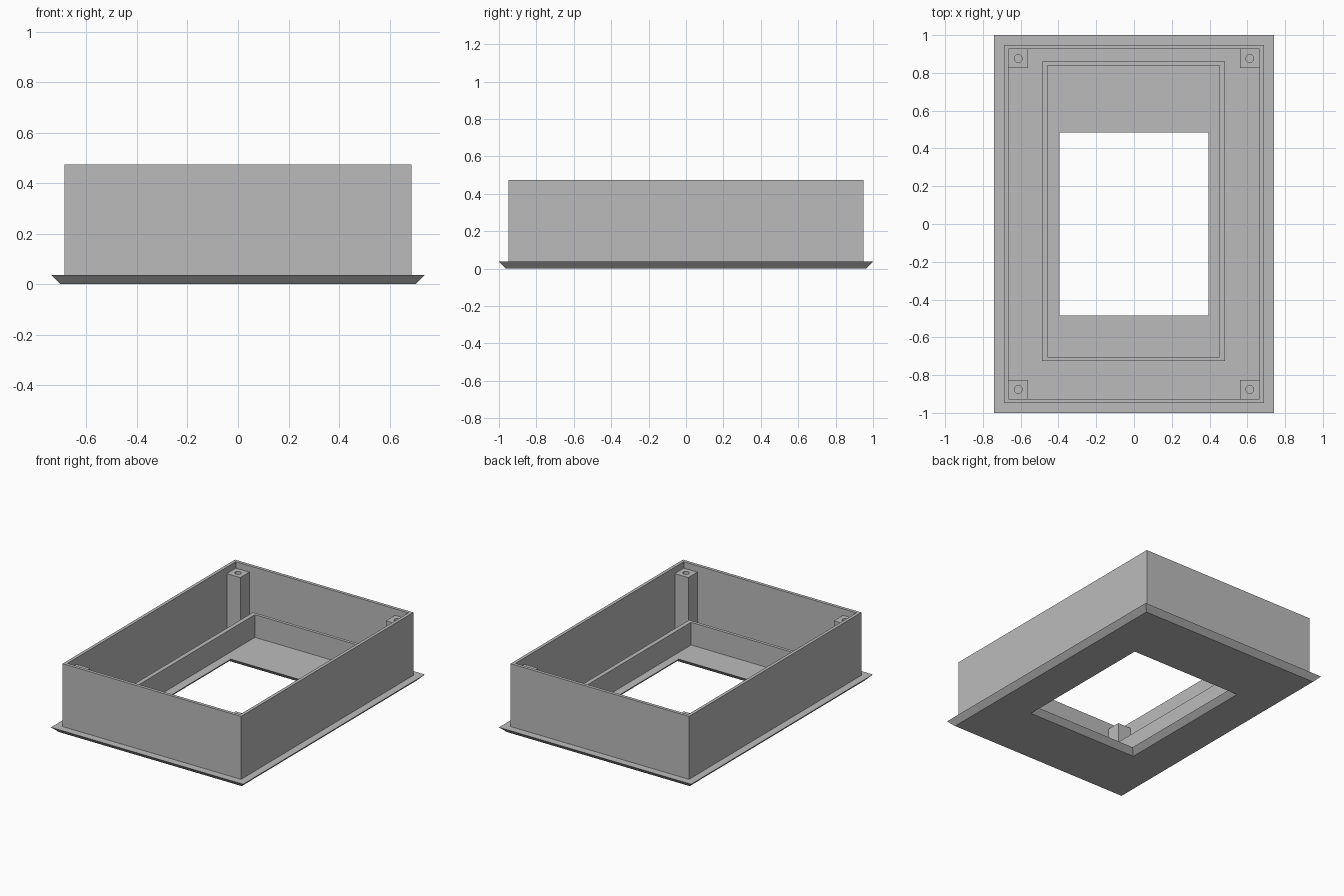
import bpy
import bmesh

cube = bpy.data.objects.get("Cube")
if cube:
    bpy.data.objects.remove(cube, do_unlink=True)

grey = bpy.data.materials.new("plain_grey")
grey.use_nodes = True
colour = (0.5, 0.5, 0.5, 1)
grey.diffuse_color = colour
grey.node_tree.nodes["Principled BSDF"].inputs["Base Color"].default_value = colour

PLATE_TOP = 0.037
WALL_TOP = 0.475
RIM_TOP = 0.195
POST_TOP = 0.43


def finish(name, bm, location=(0, 0, 0)):
    bmesh.ops.recalc_face_normals(bm, faces=bm.faces[:])
    mesh = bpy.data.meshes.new(name)
    bm.to_mesh(mesh)
    bm.free()
    mesh.materials.append(grey)
    obj = bpy.data.objects.new(name, mesh)
    obj.location = location
    bpy.context.collection.objects.link(obj)
    return obj


def frame(name, section, location=(0, 0, 0)):
    """Sweep a closed section of (half width, half depth, height) round a rectangle."""
    bm = bmesh.new()
    corners = [(-1, -1), (1, -1), (1, 1), (-1, 1)]
    rings = [[bm.verts.new((sx * x, sy * y, z)) for sx, sy in corners]
             for x, y, z in section]
    for i, ring in enumerate(rings):
        below = rings[i - 1]
        for j in range(4):
            k = (j + 1) % 4
            bm.faces.new((below[j], below[k], ring[k], ring[j]))
    return finish(name, bm, location)


def straight_frame(name, outer, inner, bottom, top, location=(0, 0, 0)):
    return frame(name, [(*outer, bottom), (*outer, top),
                        (*inner, top), (*inner, bottom)], location)


def post(name, x, y, half_x, half_y, radius, hole_depth):
    """Square post with a blind round screw hole in its top."""
    bm = bmesh.new()
    height = POST_TOP - PLATE_TOP
    base = [bm.verts.new((sx * half_x, sy * half_y, 0))
            for sx, sy in [(-1, -1), (1, -1), (1, 1), (-1, 1)]]
    top = [bm.verts.new((v.co.x, v.co.y, height)) for v in base]
    bm.faces.new(base)
    for j in range(4):
        k = (j + 1) % 4
        bm.faces.new((base[j], base[k], top[k], top[j]))
    # Hole wall and floor
    lip = bmesh.ops.create_circle(bm, segments=24, radius=radius)["verts"]
    for v in lip:
        v.co.z = height
    floor = [bm.verts.new((v.co.x, v.co.y, height - hole_depth)) for v in lip]
    n = len(lip)
    for j in range(n):
        k = (j + 1) % n
        bm.faces.new((floor[j], floor[k], lip[k], lip[j]))
    bm.faces.new(floor)
    # Top face around the hole
    edges = [bm.edges.get((loop[j - 1], loop[j]))
             for loop in (top, lip) for j in range(len(loop))]
    bmesh.ops.triangle_fill(bm, use_beauty=True, edges=edges, normal=(0, 0, 1))
    return finish(name, bm, (x, y, PLATE_TOP))


# Base plate: outer edge and window both bevelled on the underside
bevel = PLATE_TOP
frame("base_plate", [(0.74 - bevel, 1 - bevel, 0), (0.74, 1, PLATE_TOP),
                     (0.395, 0.485, PLATE_TOP),
                     (0.395 + bevel, 0.485 + bevel, 0)])

# Tall outer wall
straight_frame("outer_wall", (0.687, 0.948), (0.665, 0.926), PLATE_TOP, WALL_TOP)

# Low rim around the window, set towards the back
straight_frame("inner_rim", (0.485, 0.793), (0.455, 0.771), PLATE_TOP, RIM_TOP,
               (-0.002, 0.068, 0))

# Screw posts in the four corners
for side, sx in (("right", -1), ("left", 1)):
    for end, sy in (("front", -1), ("back", 1)):
        post(f"{end}_{side}_post", sx * 0.613, sy * 0.876, 0.052, 0.05, 0.021, 0.2)
